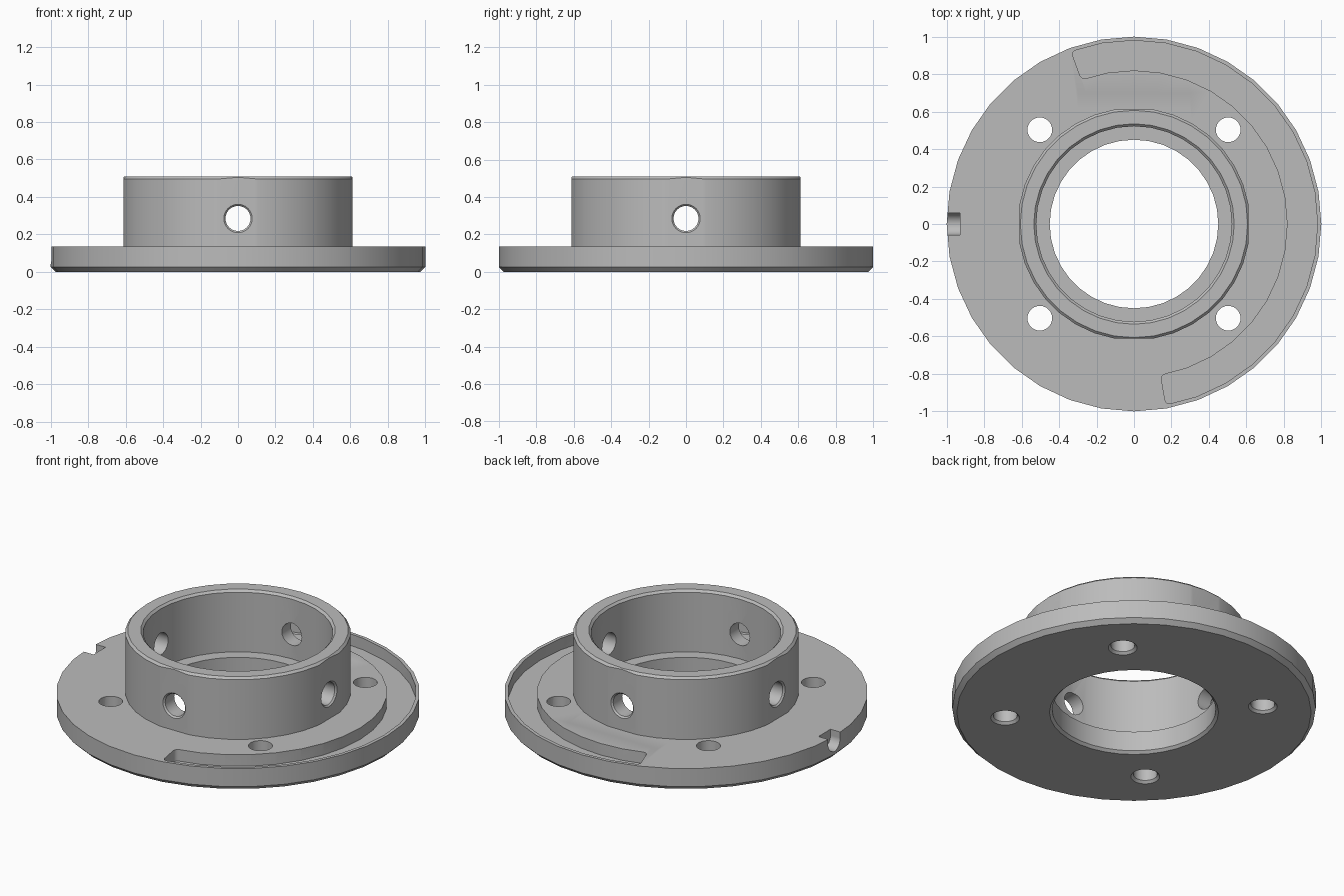
import bpy, bmesh
from math import radians, cos, sin, pi
from mathutils import Matrix, Vector

if "Cube" in bpy.data.objects:
    bpy.data.objects.remove(bpy.data.objects["Cube"], do_unlink=True)

grey = bpy.data.materials.new("machined grey")
grey.use_nodes = True
grey.diffuse_color = (0.5, 0.5, 0.5, 1)
grey.node_tree.nodes["Principled BSDF"].inputs["Base Color"].default_value = (0.5, 0.5, 0.5, 1)

FLANGE_TOP = 0.135
HOLE_Z = 0.285


def finish(bm, name, matrix=Matrix()):
    """Turn a bmesh into a named object."""
    bmesh.ops.recalc_face_normals(bm, faces=bm.faces)
    bm.transform(matrix)
    mesh = bpy.data.meshes.new(name)
    bm.to_mesh(mesh)
    bm.free()
    mesh.materials.append(grey)
    obj = bpy.data.objects.new(name, mesh)
    bpy.context.collection.objects.link(obj)
    return obj


def lathe(name, profile, steps, closed=False, matrix=Matrix()):
    """Revolve (radius, height) points about z."""
    bm = bmesh.new()
    verts = [bm.verts.new((r, 0, z)) for r, z in profile]
    pairs = list(zip(verts, verts[1:]))
    if closed:
        pairs.append((verts[-1], verts[0]))
    edges = [bm.edges.new(p) for p in pairs]
    bmesh.ops.spin(bm, geom=verts + edges, cent=(0, 0, 0), axis=(0, 0, 1),
                   angle=2 * pi, steps=steps, use_duplicate=False)
    bmesh.ops.remove_doubles(bm, verts=bm.verts, dist=0.0001)
    return finish(bm, name, matrix)


def box(name, low, high, matrix=Matrix()):
    bm = bmesh.new()
    low, high = Vector(low), Vector(high)
    bmesh.ops.create_cube(bm, size=1)
    bmesh.ops.scale(bm, vec=high - low, verts=bm.verts)
    bmesh.ops.translate(bm, vec=(low + high) / 2, verts=bm.verts)
    return finish(bm, name, matrix)


# Body: flange, collar and stepped bore in one profile
body = lathe("flanged_collar", [
    (0.465, 0), (0.975, 0), (1, 0.025), (1, FLANGE_TOP),
    (0.62, FLANGE_TOP), (0.62, 0.497), (0.607, 0.51),
    (0.535, 0.51), (0.522, 0.497), (0.522, FLANGE_TOP),
    (0.45, FLANGE_TOP), (0.45, 0.015)], 36, closed=True)

cutters = []
for i in range(4):
    turn = Matrix.Rotation(i * pi / 2, 4, 'Z')
    # Shallow flat on each side of the collar
    cutters.append(box("flat_cutter", (0.612, -0.3, FLANGE_TOP), (0.7, 0.3, 0.6), turn))
    # Radial screw hole with countersink
    aim = turn @ Matrix.Translation((0, 0, HOLE_Z)) @ Matrix.Rotation(pi / 2, 4, 'Y')
    cutters.append(lathe("radial_hole_cutter", [
        (0, 0.3), (0.067, 0.3), (0.067, 0.603), (0.094, 0.63), (0, 0.63)],
        24, matrix=aim))
    # Flange bolt hole, chamfered below
    cutters.append(lathe("bolt_hole_cutter", [
        (0, -0.02), (0.1, -0.02), (0.066, 0.014), (0.066, 0.2), (0, 0.2)],
        24, matrix=turn @ Matrix.Translation((0.503, 0.503, 0))))

# Curved groove in the flange top, with rounded ends
bm = bmesh.new()
angles = [radians(a) for a in range(-80, 111, 10)]
outline = [(0.98, a) for a in angles] + [(0.82, a) for a in reversed(angles)]
face = bm.faces.new([bm.verts.new((r * cos(a), r * sin(a), 0.065)) for r, a in outline])
bm.verts.ensure_lookup_table()
n = len(angles)
corners = [bm.verts[k] for k in (0, n - 1, n, 2 * n - 1)]
bmesh.ops.bevel(bm, geom=corners, offset=0.025, segments=4, profile=0.5, affect='VERTICES')
up = bmesh.ops.extrude_face_region(bm, geom=bm.faces[:])
bmesh.ops.translate(bm, vec=(0, 0, 0.2),
                    verts=[g for g in up["geom"] if isinstance(g, bmesh.types.BMVert)])
cutters.append(finish(bm, "groove_cutter"))

# Round-bottomed notch in the rim
cutters.append(lathe("notch_cutter", [(0, 0.93), (0.058, 0.93), (0.058, 1.1), (0, 1.1)], 24,
                     matrix=Matrix.Translation((0, 0, 0.1)) @ Matrix.Rotation(-pi / 2, 4, 'Y')))
cutters.append(box("notch_opening_cutter", (-1.1, -0.058, 0.1), (-0.93, 0.058, 0.2)))

# Apply the cuts
for cutter in cutters:
    cutter.hide_render = True
    cut = body.modifiers.new(cutter.name, 'BOOLEAN')
    cut.operation = 'DIFFERENCE'
    cut.solver = 'EXACT'
    cut.object = cutter
bpy.context.view_layer.update()
result = bpy.data.meshes.new_from_object(body.evaluated_get(bpy.context.evaluated_depsgraph_get()))
body.modifiers.clear()
body.data = result
result.materials.clear()
result.materials.append(grey)
result.polygons.foreach_set("material_index", [0] * len(result.polygons))
for cutter in cutters:
    bpy.data.objects.remove(cutter, do_unlink=True)

bpy.ops.object.select_all(action='DESELECT')
body.select_set(True)
bpy.context.view_layer.objects.active = body
bpy.ops.object.shade_smooth_by_angle(angle=radians(30))
